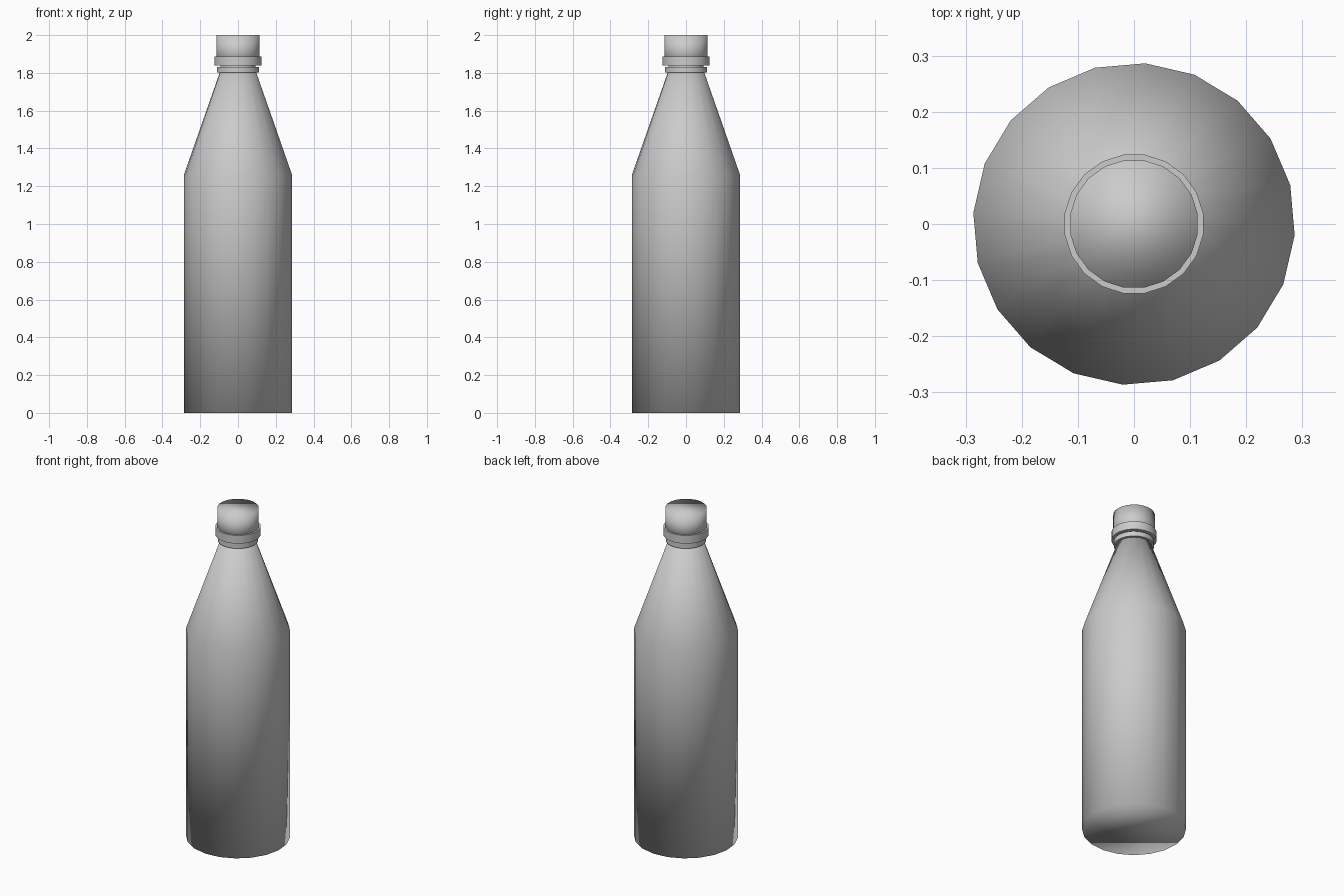
import bpy, bmesh, math

if "Cube" in bpy.data.objects:
    bpy.data.objects.remove(bpy.data.objects["Cube"])

SIDES = 20


def lathe(name, profile, offset, smooth_angle=None, closed=False):
    """Revolve (radius, z) points; cap the ends unless the profile is a loop."""
    bm = bmesh.new()
    rings = []
    for r, z in profile:
        ring = []
        for i in range(SIDES):
            a = math.radians(offset) + math.tau * i / SIDES
            ring.append(bm.verts.new((r * math.cos(a), r * math.sin(a), z)))
        rings.append(ring)
    pairs = list(zip(rings, rings[1:]))
    if closed:
        pairs.append((rings[-1], rings[0]))
    else:
        bm.faces.new(rings[0][::-1])
        bm.faces.new(rings[-1])
    for lo, hi in pairs:
        for i in range(SIDES):
            j = (i + 1) % SIDES
            bm.faces.new((lo[i], lo[j], hi[j], hi[i]))
    bmesh.ops.recalc_face_normals(bm, faces=bm.faces[:])
    mesh = bpy.data.meshes.new(name)
    bm.to_mesh(mesh)
    bm.free()
    obj = bpy.data.objects.new(name, mesh)
    bpy.context.collection.objects.link(obj)
    bpy.ops.object.select_all(action='DESELECT')
    obj.select_set(True)
    bpy.context.view_layer.objects.active = obj
    if smooth_angle is None:
        bpy.ops.object.shade_smooth()
    else:
        bpy.ops.object.shade_smooth_by_angle(angle=math.radians(smooth_angle))
    return obj


# Bottle: straight body and tapering shoulder, softly shaded throughout
lathe("bottle_body", [(0.287, 0), (0.287, 1.26), (0.094, 1.81)], -4)

# Screw cap
lathe("cap", [(0.115, 1.84), (0.115, 2.0)], 9)

# Wide collar around the base of the cap
lathe("cap_collar", [(0.09, 1.838), (0.125, 1.838), (0.125, 1.888), (0.09, 1.888)],
      9, 30, closed=True)

# Narrow seal ring under the collar
lathe("seal_ring", [(0.085, 1.802), (0.112, 1.802), (0.112, 1.832), (0.085, 1.832)],
      9, 30, closed=True)

# Neck core, closing the gap between ring and collar
lathe("neck", [(0.094, 1.805), (0.094, 1.85)], 9, 30)
